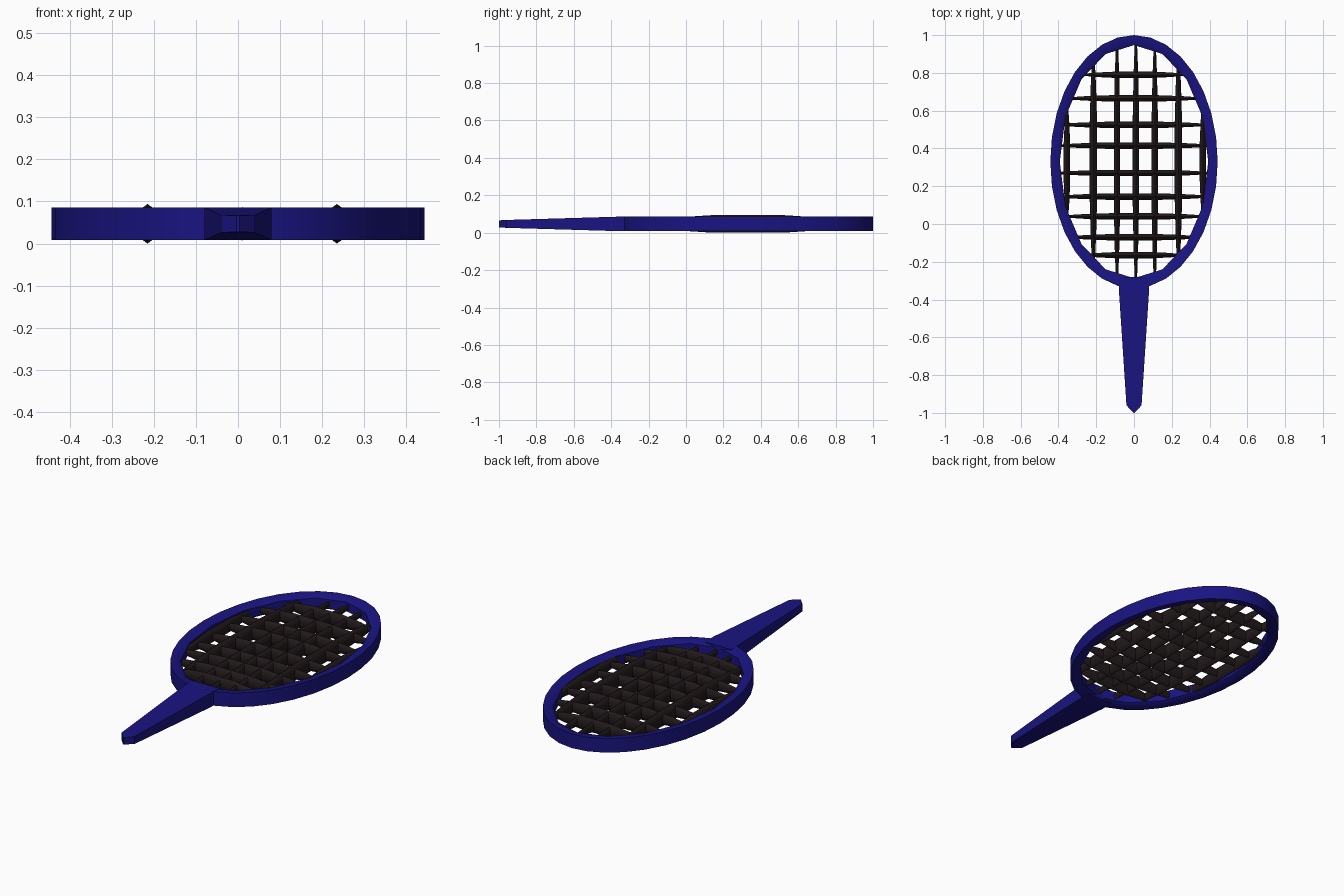
import bpy, bmesh
from math import cos, sin, pi

if "Cube" in bpy.data.objects:
    bpy.data.objects.remove(bpy.data.objects["Cube"])

ZC = 0.047  # mid height of the racket


def material(name, rgb):
    m = bpy.data.materials.new(name)
    m.diffuse_color = (*rgb, 1)
    m.use_nodes = True
    m.node_tree.nodes["Principled BSDF"].inputs["Base Color"].default_value = m.diffuse_color
    return m


NAVY = material("navy", (0.010, 0.007, 0.22))
DARK = material("dark_brown", (0.016, 0.010, 0.011))


def loft(name, rings, mat, close_ring=False, smooth=None):
    """Skin a list of equal-sized vertex rings; cap the ends or close the loop."""
    bm = bmesh.new()
    vs = [[bm.verts.new(p) for p in r] for r in rings]
    n, k = len(vs), len(vs[0])
    for i in range(n if close_ring else n - 1):
        a, b = vs[i], vs[(i + 1) % n]
        for j in range(k):
            bm.faces.new((a[j], a[(j + 1) % k], b[(j + 1) % k], b[j]))
    if not close_ring:
        bm.faces.new(vs[0])
        bm.faces.new(vs[-1])
    bmesh.ops.recalc_face_normals(bm, faces=bm.faces)
    me = bpy.data.meshes.new(name)
    bm.to_mesh(me)
    bm.free()
    ob = bpy.data.objects.new(name, me)
    bpy.context.collection.objects.link(ob)
    me.materials.append(mat)
    if smooth:
        bpy.ops.object.select_all(action='DESELECT')
        ob.select_set(True)
        bpy.context.view_layer.objects.active = ob
        bpy.ops.object.shade_smooth_by_angle(angle=smooth)
    return ob


# oval frame: 32-sided outside, coarser 16-sided inside
N, CY = 32, 0.33


def oval(i, a, b):
    t = pi / 2 + 2 * pi * i / N
    return a * cos(t), CY + b * sin(t)


def inner(i, a, b):
    if i % 2 == 0:
        return oval(i, a, b)
    p, q = oval(i - 1, a, b), oval(i + 1, a, b)
    return (p[0] + q[0]) / 2, (p[1] + q[1]) / 2


rings = []
for i in range(N):
    o, m, n = oval(i, 0.443, 0.67), inner(i, 0.41, 0.635), inner(i, 0.393, 0.617)
    rings.append([(*o, ZC - 0.039), (*o, ZC + 0.039),
                  (*m, ZC + 0.036), (*n, ZC + 0.025),
                  (*n, ZC - 0.025), (*m, ZC - 0.036)])
loft("frame", rings, NAVY, close_ring=True, smooth=0.6)

# tapered handle with a wedge-shaped tip
rings = []
for y, w, h in [(-0.28, 0.08, 0.038), (-0.35, 0.08, 0.039),
                (-0.96, 0.04, 0.021), (-1.0, 0.003, 0.019)]:
    rings.append([(-w, y, ZC - h), (w, y, ZC - h), (w, y, ZC + h), (-w, y, ZC + h)])
loft("handle", rings, NAVY)

# strings: tall spindles, thickest in the middle
TAPER = [(-1, 0.35), (-0.75, 0.7), (-0.35, 1), (0.35, 1), (0.75, 0.7), (1, 0.35)]


def string(name, pos, lo, hi, r, h, along_y):
    rings = []
    for t, s in TAPER:
        u = (lo + hi) / 2 + t * (hi - lo) / 2
        ring = []
        for k in range(10):
            a = 2 * pi * k / 10 + pi / 2
            v, z = pos + r * s * cos(a), ZC + h * s * sin(a)
            ring.append((v, u, z) if along_y else (u, v, z))
        rings.append(ring)
    loft(name, rings, DARK, smooth=0.8)


for i, (x, lo, hi, h) in enumerate([
        (-0.355, 0.03, 0.62, 0.038), (-0.215, -0.21, 0.87, 0.047),
        (-0.09, -0.29, 0.94, 0.039), (0.01, -0.29, 0.96, 0.04),
        (0.11, -0.29, 0.94, 0.039), (0.235, -0.21, 0.87, 0.047),
        (0.365, 0.04, 0.62, 0.038)]):
    string(f"long_string_{i}", x, lo, hi, 0.021 if h > 0.045 else 0.018, h, True)

for i, (y, w) in enumerate([
        (0.79, 0.26), (0.665, 0.34), (0.525, 0.38), (0.415, 0.395), (0.27, 0.395),
        (0.145, 0.385), (0.04, 0.365), (-0.07, 0.335), (-0.165, 0.25)]):
    string(f"cross_string_{i}", y, -w, w, 0.018, 0.038, False)
